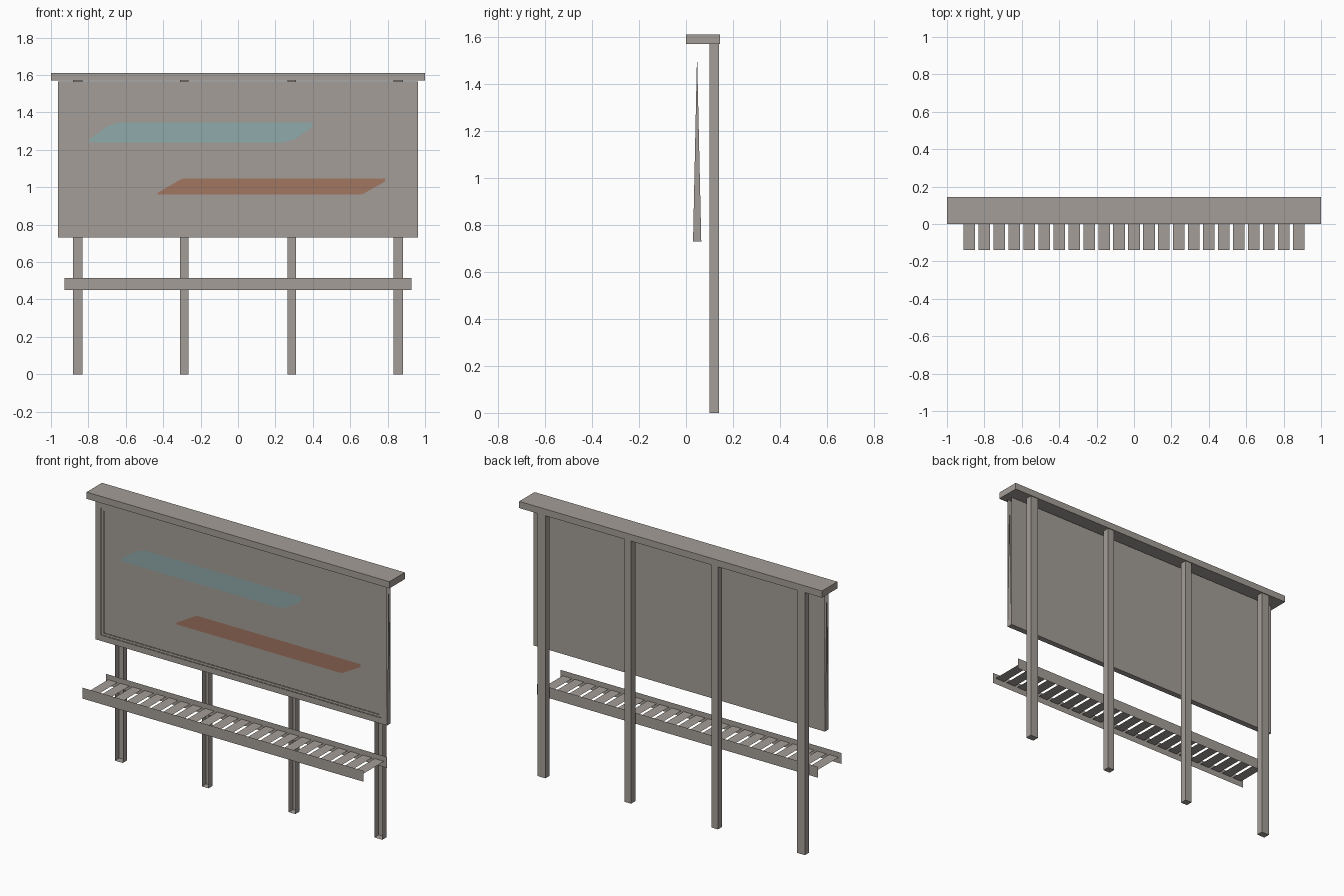
import bpy
import bmesh

cube = bpy.data.objects.get("Cube")
if cube:
    bpy.data.objects.remove(cube)


def material(name, rgb):
    m = bpy.data.materials.new(name)
    m.use_nodes = True
    m.diffuse_color = (*rgb, 1)
    m.node_tree.nodes["Principled BSDF"].inputs["Base Color"].default_value = (*rgb, 1)
    return m


GREY = material("warm grey metal", (0.37, 0.34, 0.31))
TEAL = material("pale teal paint", (0.28, 0.40, 0.40))
RUST = material("rust orange paint", (0.36, 0.18, 0.12))


def finish(name, bm, mat):
    mesh = bpy.data.meshes.new(name)
    bm.to_mesh(mesh)
    bm.free()
    mesh.materials.append(mat)
    obj = bpy.data.objects.new(name, mesh)
    bpy.context.collection.objects.link(obj)
    return obj


def sheets(name, polygons, mat=GREY):
    """Thin sheet-metal part made from flat polygons."""
    bm = bmesh.new()
    for poly in polygons:
        bm.faces.new([bm.verts.new(p) for p in poly])
    return finish(name, bm, mat)


def box(name, x, y, z, open_front=False):
    bm = bmesh.new()
    bmesh.ops.create_cube(bm, size=1)
    for v in bm.verts:
        v.co = [r[0] if c < 0 else r[1] for c, r in zip(v.co, (x, y, z))]
    bm.normal_update()
    if open_front:
        front = [f for f in bm.faces if f.normal.y < -0.5]
        bmesh.ops.delete(bm, geom=front, context='FACES_ONLY')
    return finish(name, bm, GREY)


def upright(x, y, z):
    """Vertical rectangle facing the front."""
    return [(x[0], y, z[0]), (x[1], y, z[0]), (x[1], y, z[1]), (x[0], y, z[1])]


def ring(name, outer, inner, y):
    """Flat rectangular border; each size is (half width, bottom, top)."""
    def corners(s):
        return upright((-s[0], s[0]), y, s[1:])
    o, i = corners(outer), corners(inner)
    sheets(name, [[o[k], o[(k + 1) % 4], i[(k + 1) % 4], i[k]] for k in range(4)])


# Posts: channels open toward the front
for n, x in enumerate((-0.857, -0.287, 0.287, 0.857)):
    w = 0.026 if abs(x) > 0.5 else 0.022
    box(f"post_{n + 1}", (x - w, x + w), (0.10, 0.14), (0, 1.57), open_front=True)

# Roof canopy
box("canopy", (-1, 1), (0, 0.145), (1.57, 1.61))

# Display board: stepped border, face, back and lower edge
OUTER, MIDDLE, INNER = (0.963, 0.73, 1.565), (0.925, 0.765, 1.525), (0.91, 0.78, 1.51)
ring("board_frame", OUTER, MIDDLE, 0.030)
ring("board_inner_trim", MIDDLE, INNER, 0.033)
W, LOW, HIGH = OUTER
sheets("board_face", [upright((-0.91, 0.91), 0.036, (0.78, 1.51))])
sheets("board_back", [upright((W, -W), 0.065, (LOW, HIGH))])
sheets("board_lower_edge", [[(-W, 0.03, LOW), (-W, 0.065, LOW), (W, 0.065, LOW), (W, 0.03, LOW)]])

# Tapered side gussets of the board
for side, name in ((1, "left"), (-1, "right")):
    tri = [(side * W, 0.03, LOW), (side * W, 0.065, LOW), (side * W, 0.047, 1.53)]
    sheets(name + "_board_gusset", [tri[::side]])

# Painted slanted bands
TEAL_OUTLINE = [(-0.80, 1.24), (0.24, 1.24), (0.30, 1.255), (0.39, 1.315),
                (0.40, 1.345), (-0.64, 1.345), (-0.70, 1.325), (-0.79, 1.26)]
RUST_OUTLINE = [(-0.43, 0.96), (0.65, 0.96), (0.67, 0.965), (0.785, 1.03),
                (0.785, 1.047), (-0.29, 1.047), (-0.31, 1.04), (-0.43, 0.97)]
for name, outline, mat in (("teal_band", TEAL_OUTLINE, TEAL), ("rust_band", RUST_OUTLINE, RUST)):
    sheets(name, [[(x, 0.034, z) for x, z in outline]], mat)

# Walkway: two sheet rails and evenly spaced slats
RAIL_X, RAIL_Z = (-0.928, 0.928), (0.45, 0.515)
sheets("walkway_front_rail", [upright(RAIL_X, -0.14, RAIL_Z)])
sheets("walkway_back_rail", [upright(RAIL_X, 0.078, RAIL_Z)])
slats = []
for n in range(-11, 12):
    a, b = n * 0.08 - 0.031, n * 0.08 + 0.031
    slats.append([(a, -0.138, 0.485), (b, -0.138, 0.485), (b, 0.076, 0.485), (a, 0.076, 0.485)])
sheets("walkway_slats", slats)
